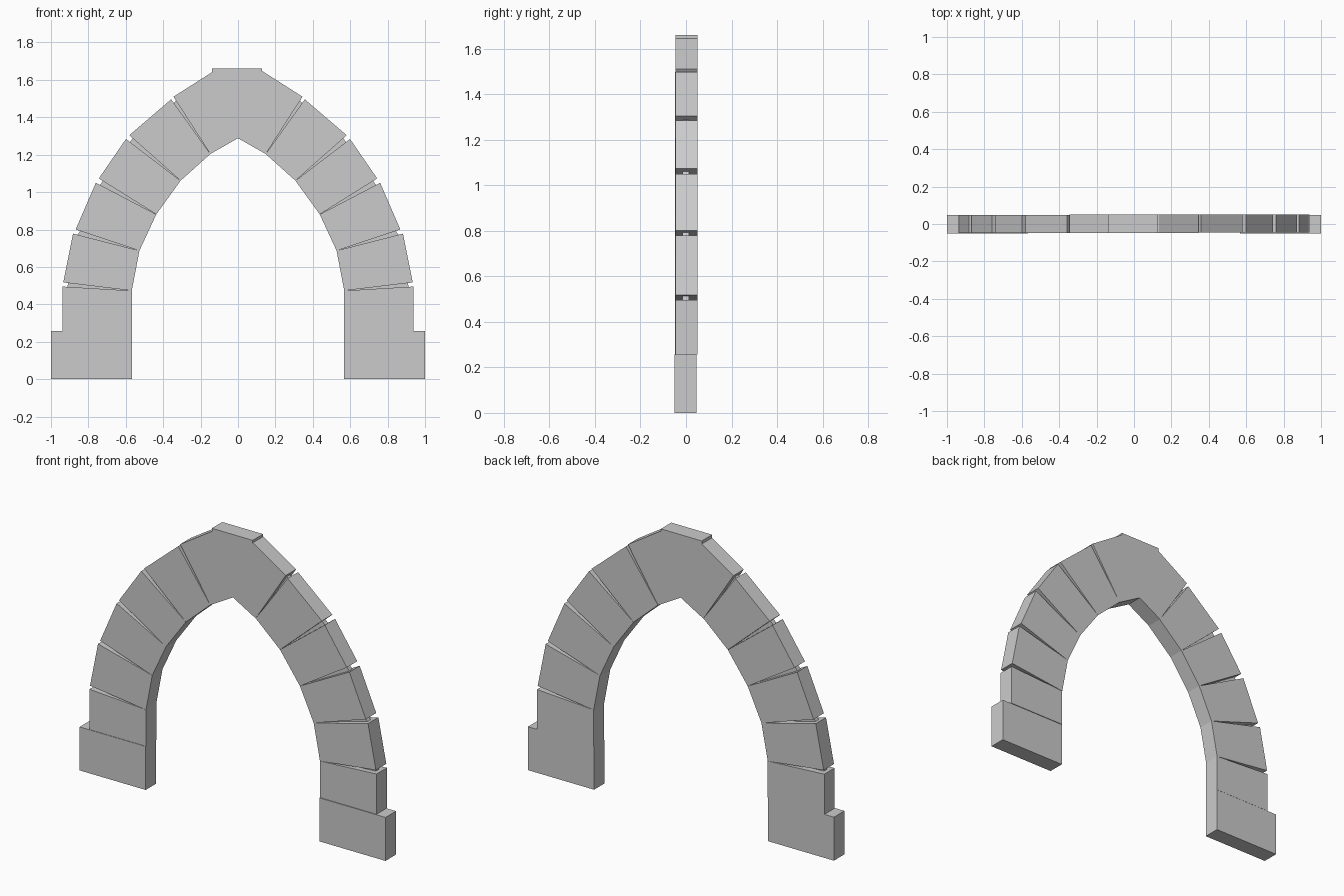
import bpy, bmesh

if "Cube" in bpy.data.objects:
    bpy.data.objects.remove(bpy.data.objects["Cube"])


def prism(name, profile, y0, y1):
    """Extrude an x/z outline from y0 to y1."""
    bm = bmesh.new()
    face = bm.faces.new([bm.verts.new((x, y0, z)) for x, z in profile])
    ext = bmesh.ops.extrude_face_region(bm, geom=[face])
    moved = [v for v in ext["geom"] if isinstance(v, bmesh.types.BMVert)]
    bmesh.ops.translate(bm, verts=moved, vec=(0, y1 - y0, 0))
    bmesh.ops.recalc_face_normals(bm, faces=bm.faces)
    mesh = bpy.data.meshes.new(name)
    bm.to_mesh(mesh)
    bm.free()
    obj = bpy.data.objects.new(name, mesh)
    bpy.context.collection.objects.link(obj)
    return obj


def lerp(a, b, t):
    return (a[0] + (b[0] - a[0]) * t, a[1] + (b[1] - a[1]) * t)


# Joints from the springing upward: inner point, outer point of the lower
# stone, outer point of the upper stone (right-hand side)
joints = [
    ((0.568, 0.473), (0.938, 0.495), (0.934, 0.517)),
    ((0.527, 0.687), (0.882, 0.778), (0.868, 0.800)),
    ((0.437, 0.881), (0.760, 1.050), (0.744, 1.073)),
    ((0.307, 1.061), (0.599, 1.284), (0.581, 1.304)),
    ((0.148, 1.204), (0.357, 1.496), (0.345, 1.510)),
]

for side, s in (("left", -1), ("right", 1)):
    def flip(points):
        return [(s * x, z) for x, z in points]

    y0, y1 = (-0.048, 0.048) if s < 0 else (-0.046, 0.051)

    # Footing and springer
    prism(f"footing_{side}",
          flip([(0.568, 0), (1.0, 0), (1.0, 0.257), (0.568, 0.257)]),
          -0.051, 0.047)
    prism(f"springer_{side}",
          flip([(0.568, 0.257), (0.938, 0.257), joints[0][1], joints[0][0]]),
          y0, y1)

    # Wedge-shaped arch stones
    for i, (lo, hi) in enumerate(zip(joints, joints[1:]), 1):
        prism(f"arch_stone_{side}_{i}",
              flip([lo[0], lo[2], hi[1], hi[0]]), y0, y1)

    # Narrow recessed core that fills each open joint
    for i, (inner, low, up) in enumerate(joints, 1):
        prism(f"joint_core_{side}_{i}",
              flip([inner, lerp(inner, low, 0.93), lerp(inner, up, 0.93)]),
              -0.016, 0.014)

# Keystone with a small raised flat cap
inner, _, outer = joints[-1]
prism("keystone",
      [(0, 1.288), inner, outer, (0.133, 1.645), (-0.133, 1.645),
       (-outer[0], outer[1]), (-inner[0], inner[1])],
      -0.047, 0.050)
prism("keystone_cap",
      [(-0.138, 1.64), (0.129, 1.64), (0.129, 1.66), (-0.138, 1.66)],
      -0.047, 0.050)
